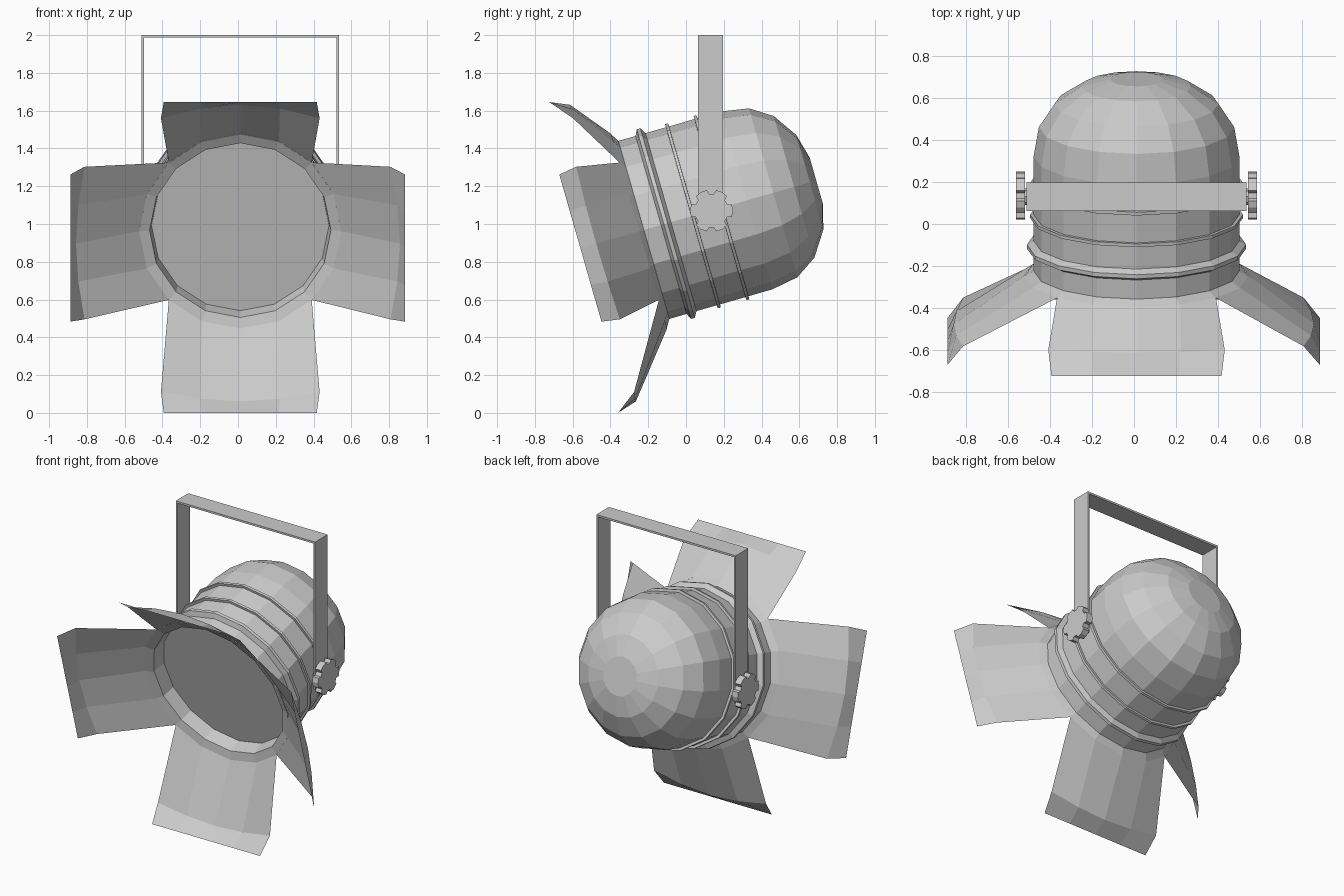
import bpy, bmesh
from math import sin, cos, pi, radians
from mathutils import Matrix, Vector

if "Cube" in bpy.data.objects:
    bpy.data.objects.remove(bpy.data.objects["Cube"])

CX = 0.012
SIDES = 16
# Lamp frame: local y runs to the back of the lamp, origin at the pivot
LAMP = Matrix.Translation((CX, 0.13, 1.07)) @ Matrix.Rotation(radians(16), 4, 'X')


def make(name, verts, faces, mat=Matrix(), fix=True):
    bm = bmesh.new()
    vs = [bm.verts.new(mat @ Vector(v)) for v in verts]
    for f in faces:
        bm.faces.new([vs[i] for i in f])
    if fix:
        bmesh.ops.recalc_face_normals(bm, faces=bm.faces)
    me = bpy.data.meshes.new(name)
    bm.to_mesh(me)
    bm.free()
    ob = bpy.data.objects.new(name, me)
    bpy.context.collection.objects.link(ob)
    return ob


def lathe(name, profile, closed=False):
    """Turn (radius, y) points around the lamp axis; open profiles get flat end caps."""
    verts = [(r * sin(2 * pi * k / SIDES), y, r * cos(2 * pi * k / SIDES))
             for r, y in profile for k in range(SIDES)]
    n = len(profile)
    faces = []
    for i in range(n if closed else n - 1):
        a, b = i * SIDES, (i + 1) % n * SIDES
        for k in range(SIDES):
            m = (k + 1) % SIDES
            faces.append((a + k, a + m, b + m, b + k))
    if not closed:
        faces.append(range(SIDES))
        faces.append(range((n - 1) * SIDES, n * SIDES))
    return make(name, verts, faces, LAMP)


def prism(name, outline, x0, x1):
    """Extrude a (y, z) outline along x."""
    n = len(outline)
    verts = [(x, y, z) for x in (x0, x1) for y, z in outline]
    faces = [range(n), range(n, 2 * n)]
    faces += [(i, (i + 1) % n, n + (i + 1) % n, n + i) for i in range(n)]
    return make(name, verts, faces)


# Housing: recessed lens, flared front flange, barrel and faceted dome
lathe("lamp_housing", [(0.47, -0.28), (0.48, -0.375), (0.535, -0.395),
                       (0.49, -0.367), (0.49, 0.0), (0.49, 0.2), (0.465, 0.345),
                       (0.39, 0.46), (0.26, 0.547), (0.125, 0.582)])

# Raised bands around the barrel
lathe("front_band", [(0.485, -0.275), (0.522, -0.257), (0.522, -0.237), (0.485, -0.215)], True)
for name, y in (("middle_band", -0.097), ("rear_band", 0.06)):
    lathe(name, [(0.485, y - 0.009), (0.507, y - 0.008),
                 (0.507, y + 0.008), (0.485, y + 0.009)], True)


# Barn doors: curved at the flange, straight at the bent tip
def barn_door(name, turn, corner, mid, tip):
    verts = []
    for k in range(-2, 3):
        a = k * 2 * pi / SIDES
        verts.append((0.535 * sin(a), -0.393, 0.535 * cos(a)))
    for k in range(-2, 3):
        w = (0, 0.28, 1)[abs(k)]
        verts.append((0.21 * k, mid[1] + (corner[1] - mid[1]) * w,
                      mid[0] + (corner[0] - mid[0]) * w))
    for k in range(-2, 3):
        verts.append((0.2025 * k, tip[1], tip[0]))
    faces = [(r + i, r + i + 1, r + i + 6, r + i + 5) for r in (0, 5) for i in range(4)]
    make(name, verts, faces, LAMP @ Matrix.Rotation(radians(turn), 4, 'Y'))


barn_door("top_door", 0, (0.672, -0.565), (0.744, -0.56), (0.789, -0.663))
barn_door("bottom_door", 180, (0.811, -0.654), (0.861, -0.658), (0.893, -0.765))
barn_door("right_door", 90, (0.795, -0.62), (0.845, -0.63), (0.873, -0.717))
barn_door("left_door", -90, (0.825, -0.62), (0.87, -0.63), (0.9, -0.717))

# Yoke: thin flat strap bent into an upside-down U
strap = [(-0.523, 1.0), (-0.523, 2.0), (0.523, 2.0), (0.523, 1.0),
         (0.51, 1.0), (0.51, 1.987), (-0.51, 1.987), (-0.51, 1.0)]
verts = [(CX + x, y, z) for y in (0.063, 0.197) for x, z in strap]
faces = []
for a, b, c, d in ((0, 1, 6, 7), (1, 2, 5, 6), (2, 3, 4, 5)):
    faces += [(a, b, c, d), (a + 8, b + 8, c + 8, d + 8)]
faces += [(i, (i + 1) % 8, 8 + (i + 1) % 8, 8 + i) for i in range(8)]
make("yoke", verts, faces)

# Notched clamp knobs and pivot pins on both sides
knob = [(0.135 + r * cos(radians(60 * k + a)), 1.07 + r * sin(radians(60 * k + a)))
        for k in range(6)
        for a, r in ((-22, 0.09), (-17, 0.112), (0, 0.114), (17, 0.112), (22, 0.09))]
pin = [(0.13 + 0.04 * cos(k * pi / 4), 1.07 + 0.04 * sin(k * pi / 4)) for k in range(8)]
for side, s in (("right", 1), ("left", -1)):
    prism(side + "_knob", knob, CX + s * 0.53, CX + s * 0.574)
    prism(side + "_pivot_pin", pin, CX + s * 0.47, CX + s * 0.535)
